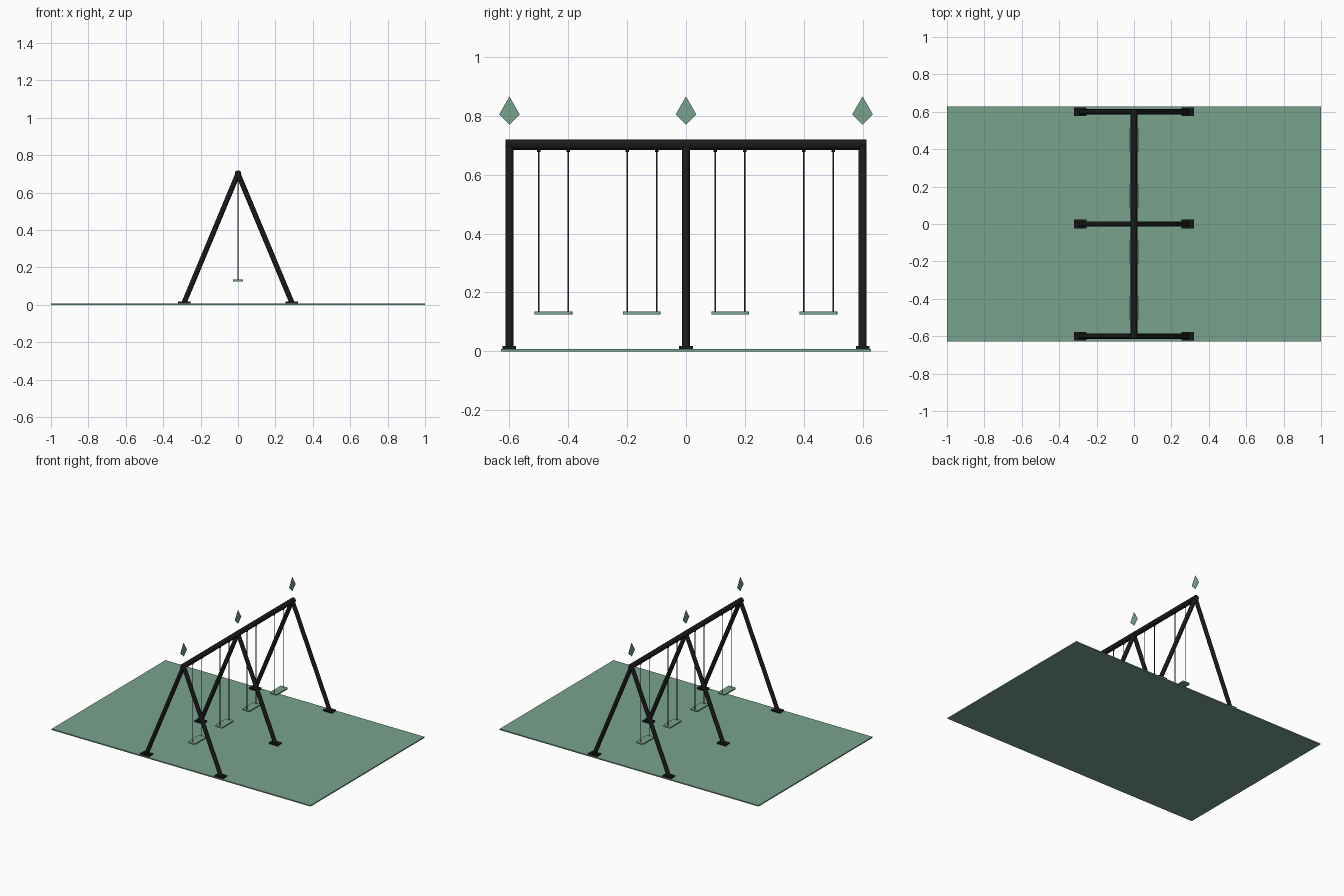
import bpy, bmesh, math
from mathutils import Vector

if "Cube" in bpy.data.objects:
    bpy.data.objects.remove(bpy.data.objects["Cube"])


def material(name, rgb):
    m = bpy.data.materials.new(name)
    m.diffuse_color = (*rgb, 1)
    m.use_nodes = True
    m.node_tree.nodes["Principled BSDF"].inputs["Base Color"].default_value = m.diffuse_color
    return m


GREEN = material("sage green", (0.19, 0.36, 0.27))
BLACK = material("black metal", (0.010, 0.010, 0.010))
GREY = material("chain grey", (0.05, 0.055, 0.065))


def box(name, center, size, mat, bevel=0):
    bpy.ops.mesh.primitive_cube_add(size=1, location=center)
    o = bpy.context.object
    o.name = name
    o.scale = size
    bpy.ops.object.transform_apply(location=False, rotation=False, scale=True)
    if bevel:
        # round only the vertical corners
        bm = bmesh.new()
        bm.from_mesh(o.data)
        edges = [e for e in bm.edges
                 if abs(e.verts[0].co.z - e.verts[1].co.z) > 1e-4]
        bmesh.ops.bevel(bm, geom=edges, offset=bevel, segments=3,
                        profile=0.5, affect='EDGES')
        bm.to_mesh(o.data)
        bm.free()
    o.data.materials.append(mat)
    return o


def rod(name, a, b, radius, mat, sides=12):
    a, b = Vector(a), Vector(b)
    d = b - a
    bpy.ops.mesh.primitive_cylinder_add(vertices=sides, radius=radius,
                                        depth=d.length, location=(a + b) / 2)
    o = bpy.context.object
    o.name = name
    o.rotation_euler = d.to_track_quat('Z', 'Y').to_euler()
    o.data.materials.append(mat)
    bpy.ops.object.shade_smooth_by_angle(angle=math.radians(40))
    return o


def kite(name, y, mat):
    # thin upright diamond plate above the beam
    profile = [(0, 0.77), (0.035, 0.805), (0, 0.866), (-0.035, 0.805)]
    bm = bmesh.new()
    face = bm.faces.new([bm.verts.new((-0.001, y + py, z)) for py, z in profile])
    new = bmesh.ops.extrude_face_region(bm, geom=[face])["geom"]
    bmesh.ops.translate(bm, vec=(0.002, 0, 0),
                        verts=[v for v in new if isinstance(v, bmesh.types.BMVert)])
    bmesh.ops.recalc_face_normals(bm, faces=bm.faces)
    me = bpy.data.meshes.new(name)
    bm.to_mesh(me)
    bm.free()
    me.materials.append(mat)
    bpy.context.collection.objects.link(bpy.data.objects.new(name, me))


# Play mat
box("play_mat", (0, 0, 0.004), (2, 1.256, 0.008), GREEN)

# Top beam
rod("top_beam", (0, -0.613, 0.702), (0, 0.613, 0.702), 0.0175, BLACK, 16)

# A-frames with foot plates and diamond markers
for y in (-0.6, 0, 0.6):
    for s in (-1, 1):
        rod("frame_leg", (s * 0.289, y, 0.010), (0, y, 0.702), 0.0138, BLACK)
        box("foot_plate", (s * 0.287, y, 0.013), (0.066, 0.046, 0.010), BLACK)
    kite("diamond_marker", y, GREEN)

# Swings: seat, two chains and their hangers
for y in (-0.45, -0.15, 0.15, 0.45):
    box("swing_seat", (0, y, 0.130), (0.056, 0.128, 0.009), GREEN, 0.008)
    for s in (-1, 1):
        cy = y + s * 0.05
        rod("swing_chain", (0, cy, 0.130), (0, cy, 0.690), 0.0025, GREY, 8)
        rod("chain_hanger", (0, cy, 0.677), (0, cy, 0.690), 0.006, BLACK, 8)
